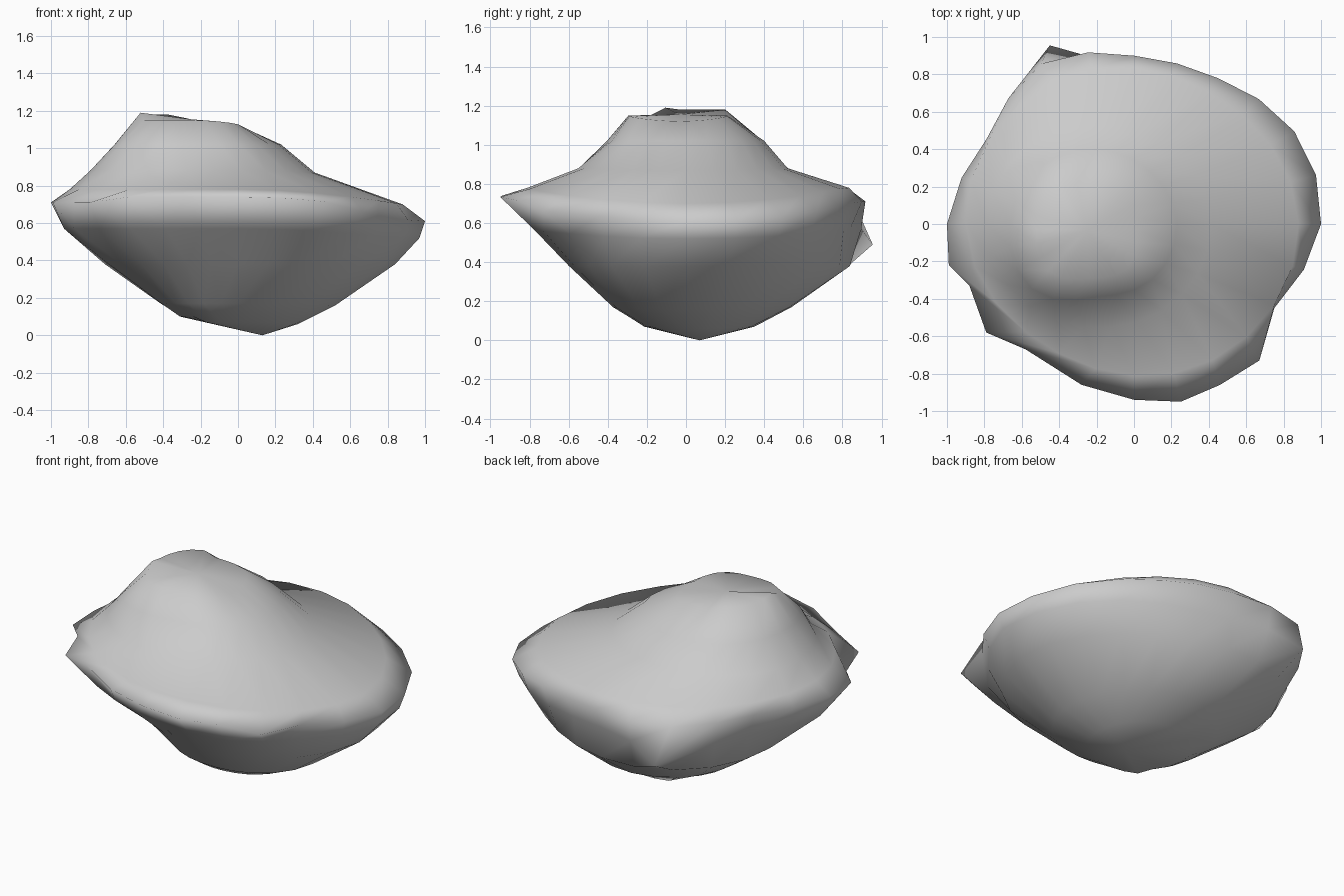
import bpy, bmesh, math

if "Cube" in bpy.data.objects:
    bpy.data.objects.remove(bpy.data.objects["Cube"])

N = 24


def spread(vals):
    """Periodic cubic interpolation of a few control values to N."""
    n = len(vals)
    out = []
    for i in range(N):
        k, t = divmod(i * n / N, 1)
        a, b, c, d = (vals[(int(k) + s) % n] for s in (-1, 0, 1, 2))
        out.append(b + .5 * t * (c - a + t * (2 * a - 5 * b + 4 * c - d
                                              + t * (3 * (b - c) + d - a))))
    return out


# Contour loops: centre x, centre y, height, drop towards +x, radii
# (radii evenly spaced, counter-clockwise from +x)
rings = {
    "foot": (.05, .05, .07, .01, [.27, .30, .36, .26]),
    "flank": (0, 0, .17, .01, [.52, .54, .41, .37]),
    "belly": (0, 0, .38, 0, [.84, .80, .86, .69, .54, .66]),
    "underside": (0, 0, .57, .05, [.97, .95, .86, .84, 1.0, .86,
                                   .93, .86, .77, .77, .84, .84]),
    "rim": (0, 0, .71, .10, [1.0, .99, .90, .90, .99, .91,
                             1.0, .93, .90, .94, .97, .89]),
    "upper_rim": (0, 0, .78, .08, [.88, .81, .87, .90, .80, .84]),
    "shoulder": (-.12, 0, .88, .01, [.53, .52, .67, .55]),
    "slope": (-.2, 0, 1.02, 0, [.43, .40, .40, .43, .46, .49, .39, .42]),
    "crown": (-.24, -.03, 1.15, .03, [.25, .27, .24, .28, .28, .31, .26, .29]),
}

bm = bmesh.new()
loops = {}
for name, (cx, cy, z, drop, radii) in rings.items():
    loops[name] = []
    for i, r in enumerate(spread(radii)):
        a = 2 * math.pi * i / N
        loops[name].append(bm.verts.new((
            cx + r * math.cos(a), cy + r * math.sin(a),
            z - drop * max(0, math.cos(a)) ** 2)))

# Spur at back left and jagged corners of the rim
loops["underside"][8].co = (-.45, .955, .49)
for i, x, y in ((13, -.99, -.22), (14, -.88, -.33), (15, -.79, -.58),
                (16, -.58, -.67), (17, -.28, -.86), (19, .25, -.95),
                (20, .46, -.86), (21, .67, -.73), (22, .75, -.45)):
    loops["rim"][i].co.xy = (x, y)
for v in loops["rim"][16:21]:
    v.co.z += .03

# Raised back-left edge of the crown, and the lifted left side of the foot
for v in loops["crown"][8:14]:
    v.co.z += .03
loops["crown"][13].co.z = 1.19
for v in loops["foot"][9:15]:
    v.co.z += .03

# Skin between the loops
stack = list(loops.values())
for lo, hi in zip(stack, stack[1:]):
    for i in range(N):
        j = (i + 1) % N
        bm.faces.new((lo[i], lo[j], hi[j], hi[i]))

# Bottom tip and top cap
tip = bm.verts.new((.13, .07, 0))
top = bm.verts.new((-.25, -.03, 1.155))
for i in range(N):
    j = (i + 1) % N
    bm.faces.new((tip, stack[0][j], stack[0][i]))
    bm.faces.new((top, stack[-1][i], stack[-1][j]))

bmesh.ops.recalc_face_normals(bm, faces=bm.faces)
for f in bm.faces:
    f.smooth = True
mesh = bpy.data.meshes.new("rock")
bm.to_mesh(mesh)
bm.free()
rock = bpy.data.objects.new("rock", mesh)
bpy.context.collection.objects.link(rock)
